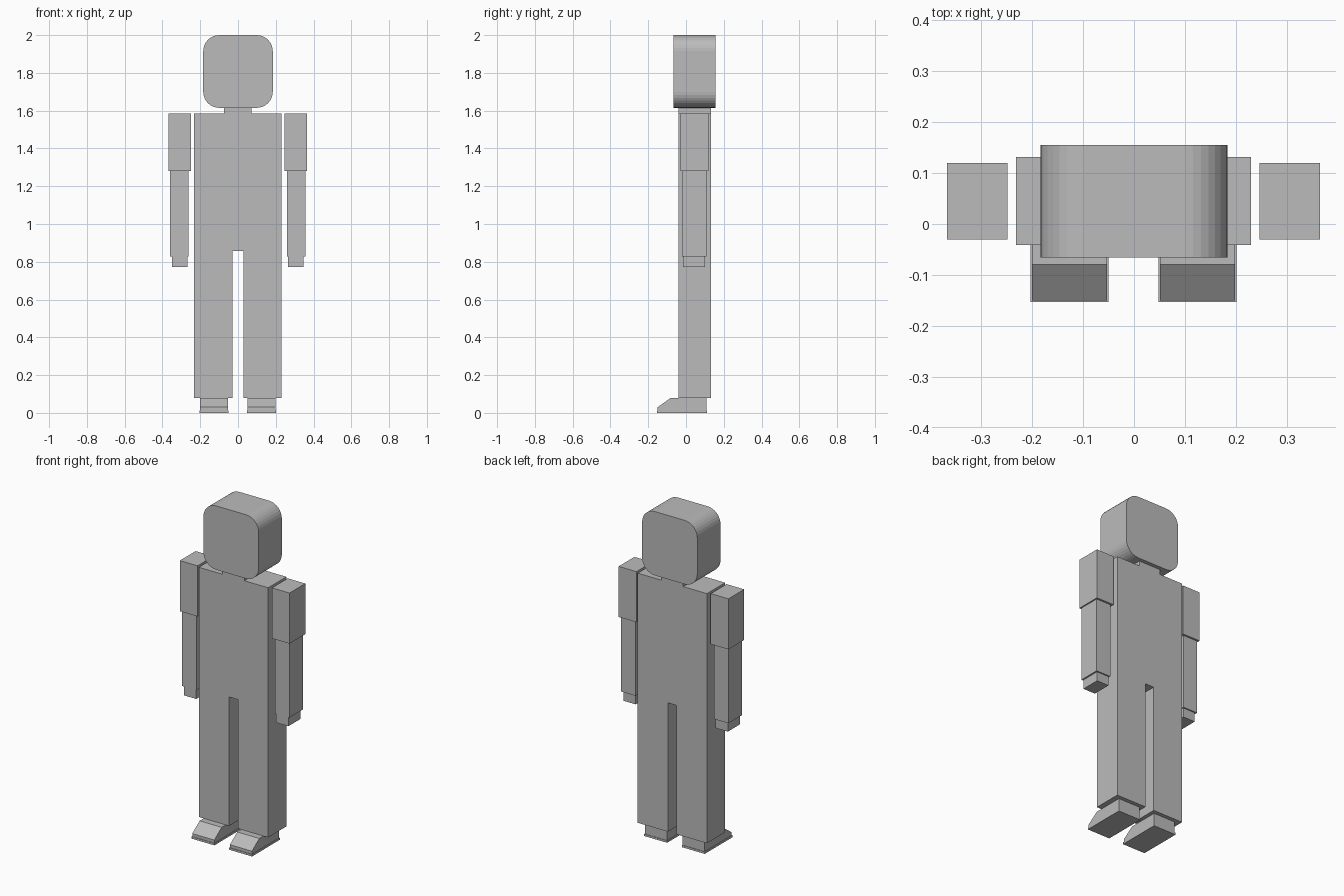
import bpy, bmesh, math

cube = bpy.data.objects.get("Cube")
if cube:
    bpy.data.objects.remove(cube, do_unlink=True)

# Single plain grey
GREY = (0.5, 0.5, 0.5, 1)
grey = bpy.data.materials.new("plain grey")
grey.use_nodes = True
grey.diffuse_color = GREY
grey.node_tree.nodes["Principled BSDF"].inputs["Base Color"].default_value = GREY

CX = -0.001  # mirror plane of the paired parts


def extrude(name, points, direction):
    """Extrude a closed outline of 3D points along a direction."""
    bm = bmesh.new()
    face = bm.faces.new([bm.verts.new(p) for p in points])
    ext = bmesh.ops.extrude_face_region(bm, geom=[face], use_keep_orig=True)
    bmesh.ops.translate(bm, vec=direction,
                        verts=[g for g in ext["geom"] if isinstance(g, bmesh.types.BMVert)])
    bmesh.ops.recalc_face_normals(bm, faces=bm.faces)
    mesh = bpy.data.meshes.new(name)
    bm.to_mesh(mesh)
    bm.free()
    mesh.materials.append(grey)
    obj = bpy.data.objects.new(name, mesh)
    bpy.context.collection.objects.link(obj)
    return obj


def box(name, x, y, z):
    base = [(x[0], y[0], z[0]), (x[1], y[0], z[0]), (x[1], y[1], z[0]), (x[0], y[1], z[0])]
    return extrude(name, base, (0, 0, z[1] - z[0]))


def rounded_rect(x, z, r, steps):
    """Outline of a rounded rectangle in the xz plane."""
    corners = [(x[1] - r, z[1] - r), (x[0] + r, z[1] - r), (x[0] + r, z[0] + r), (x[1] - r, z[0] + r)]
    return [(cx + r * math.cos(a), cz + r * math.sin(a))
            for i, (cx, cz) in enumerate(corners)
            for a in [(i + s / steps) * math.pi / 2 for s in range(steps + 1)]]


# Head: rounded block
extrude("head", [(x, -0.066, z) for x, z in rounded_rect((-0.184, 0.184), (1.615, 2.0), 0.085, 8)],
        (0, 0.221, 0))

# Body: neck, torso and legs cut from one flat slab
half = [(0.029, 0.857), (0.029, 0.08), (0.231, 0.08), (0.231, 1.585), (0.073, 1.585), (0.073, 1.62)]
outline = [(CX + x, z) for x, z in half] + [(CX - x, z) for x, z in reversed(half)]
extrude("body", [(x, -0.041, z) for x, z in outline], (0, 0.173, 0))

# Arms and shoes, one set per side
for side, s in (("left", 1), ("right", -1)):
    def span(a, b):
        return sorted((CX + s * a, CX + s * b))

    box(side + "_upper_arm", span(0.248, 0.366), (-0.03, 0.12), (1.28, 1.585))
    box(side + "_forearm", span(0.261, 0.358), (-0.021, 0.108), (0.828, 1.28))
    box(side + "_hand", span(0.267, 0.348), (-0.016, 0.1), (0.772, 0.828))

    # Shoe with sloping toe on a slightly wider sole
    x0, x1 = span(0.052, 0.199)
    profile = [(-0.15, 0.012), (-0.15, 0.03), (-0.08, 0.08), (0.108, 0.08), (0.108, 0.012)]
    extrude(side + "_shoe", [(x0, y, z) for y, z in profile], (x1 - x0, 0, 0))
    box(side + "_sole", span(0.049, 0.202), (-0.153, 0.111), (0, 0.012))
